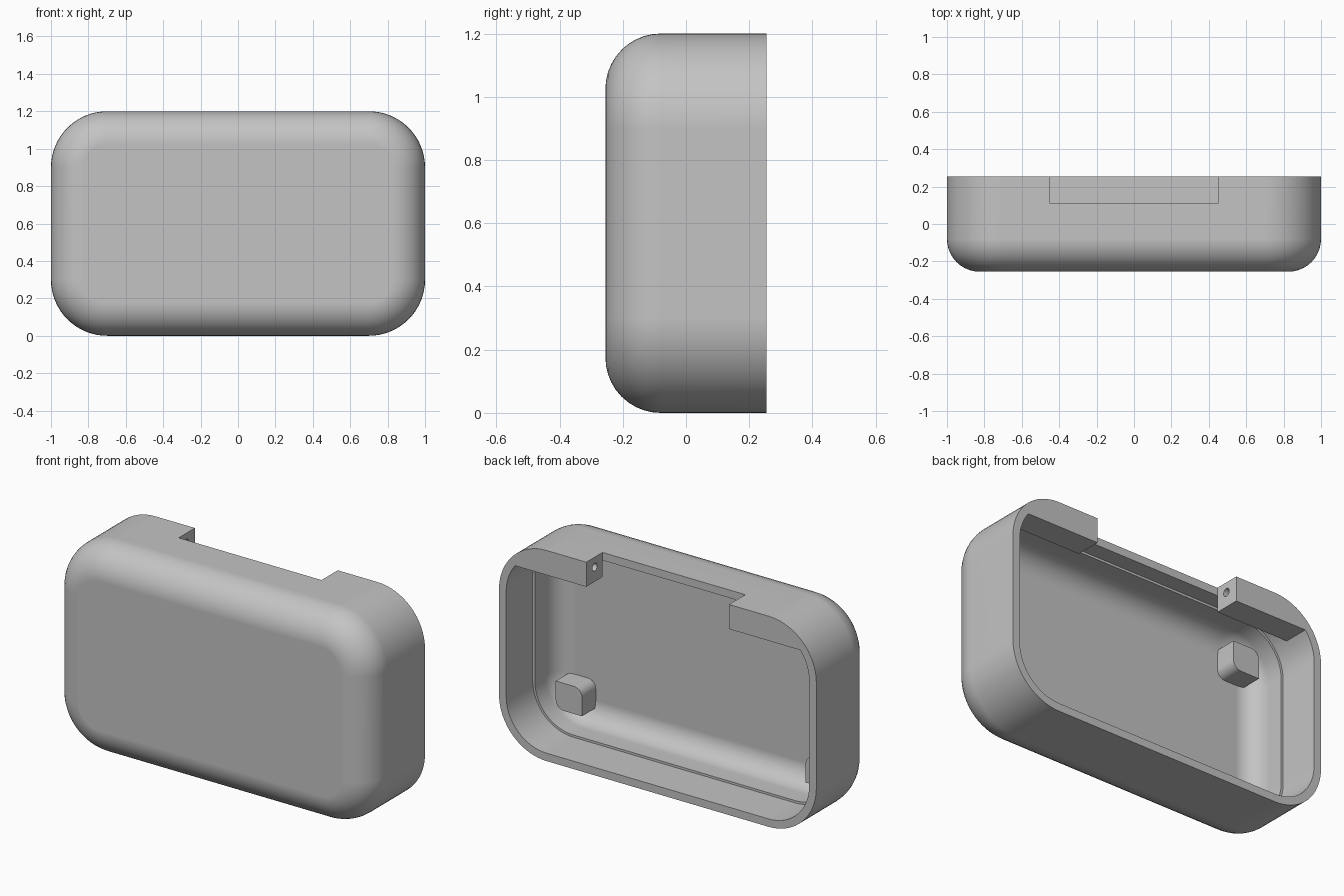
import bpy, bmesh
from math import sin, cos, pi, radians
from mathutils import Vector, Matrix

if "Cube" in bpy.data.objects:
    bpy.data.objects.remove(bpy.data.objects["Cube"])

HALF_W, HEIGHT, BACK, CORNER = 1.0, 1.2, 0.255, 0.3
FILLET, WALL, LEDGE, FLOOR = 0.175, 0.045, 0.058, -0.195
LIP_Y, LIP_Z, NOTCH = 0.11, 1.06, 0.45

grey = bpy.data.materials.new("plain grey")
grey.use_nodes = True
colour = (0.55, 0.55, 0.55, 1)
grey.diffuse_color = colour
grey.node_tree.nodes["Principled BSDF"].inputs["Base Color"].default_value = colour


def finish(bm, name):
    bmesh.ops.recalc_face_normals(bm, faces=bm.faces)
    mesh = bpy.data.meshes.new(name)
    bm.to_mesh(mesh)
    bm.free()
    mesh.materials.append(grey)
    obj = bpy.data.objects.new(name, mesh)
    bpy.context.collection.objects.link(obj)
    return obj


def activate(obj):
    bpy.ops.object.select_all(action='DESELECT')
    obj.select_set(True)
    bpy.context.view_layer.objects.active = obj


def boolean(obj, tool, operation):
    activate(obj)
    mod = obj.modifiers.new("join", 'BOOLEAN')
    mod.operation, mod.solver, mod.object = operation, 'EXACT', tool
    bpy.ops.object.modifier_apply(modifier=mod.name)
    bpy.data.objects.remove(tool)


def outline(y, inset, steps=16):
    """Rounded rectangle in the xz plane, shrunk by inset."""
    r = CORNER - inset
    cx, cz = HALF_W - CORNER, HEIGHT / 2 - CORNER
    points = []
    for quarter, (sx, sz) in enumerate([(1, 1), (-1, 1), (-1, -1), (1, -1)]):
        for i in range(steps + 1):
            a = (quarter + i / steps) * pi / 2
            points.append(Vector((sx * cx + r * cos(a), y,
                                  HEIGHT / 2 + sz * cz + r * sin(a))))
    return points


def loft(rings):
    """Skin a list of (y, inset) rings and cap both ends."""
    bm = bmesh.new()
    loops = [[bm.verts.new(p) for p in outline(*ring)] for ring in rings]
    n = len(loops[0])
    for a, b in zip(loops, loops[1:]):
        for i in range(n):
            j = (i + 1) % n
            bm.faces.new((a[i], a[j], b[j], b[i]))
    bm.faces.new(loops[0])
    bm.faces.new(loops[-1][::-1])
    return bm


def fillet(y_floor, inset, r, steps=10):
    """Quarter round from the side wall down to the front panel."""
    angles = [i / steps * pi / 2 for i in range(steps + 1)]
    return [(y_floor + r - r * sin(a), inset + r - r * cos(a)) for a in angles]


def box(name, low, high):
    bm = bmesh.new()
    bmesh.ops.create_cube(bm, size=1)
    low, high = Vector(low), Vector(high)
    for v in bm.verts:
        v.co = (low + high) / 2 + v.co * (high - low)
    return finish(bm, name)


# Hollow shell: outer skin, rim, stepped inner wall, inner fillet
outer = fillet(-BACK, 0, FILLET)[::-1]
inner = fillet(FLOOR, LEDGE, 0.115)
step_y = 0.016
rings = outer + [(BACK, 0), (BACK, WALL), (step_y, WALL), (step_y, LEDGE)] + inner
shell = finish(loft(rings), "shell")

# Thick lip along the top of the rim
bm = loft([(LIP_Y, WALL / 2), (BACK, WALL / 2)])
cut = bmesh.ops.bisect_plane(bm, geom=bm.verts[:] + bm.edges[:] + bm.faces[:],
                             plane_co=(0, 0, LIP_Z), plane_no=(0, 0, 1), clear_inner=True)
bmesh.ops.holes_fill(bm, edges=[e for e in bm.edges if e.is_boundary])
boolean(shell, finish(bm, "lip"), 'UNION')

# Notch in the middle of the lip, with a hinge pin hole at each end
boolean(shell, box("notch", (-NOTCH, LIP_Y - 0.001, 1), (NOTCH, 0.4, 1.3)), 'DIFFERENCE')
for side in (-1, 1):
    bm = bmesh.new()
    place = Matrix.Translation((side * 0.5, 0.178, 1.143)) @ Matrix.Rotation(pi / 2, 4, 'Y')
    bmesh.ops.create_cone(bm, cap_ends=True, segments=24, radius1=0.022,
                          radius2=0.022, depth=0.2, matrix=place)
    boolean(shell, finish(bm, "pin_hole"), 'DIFFERENCE')


# Corner bosses on the inside of the front panel, two opposite edges rounded
def boss(name, sx, sz):
    bm = bmesh.new()
    x0, x1, z0, z1, r = 0.705, 0.87, 0.13, 0.287, 0.05
    points = [(x0, z0), (x1, z1)]
    arcs = []
    for cx, cz, start in ((x1 - r, z0 + r, -pi / 2), (x0 + r, z1 - r, pi / 2)):
        arcs.append([(cx + r * cos(start + i * pi / 16), cz + r * sin(start + i * pi / 16))
                     for i in range(9)])
    loop = [points[0]] + arcs[0] + [points[1]] + arcs[1]
    mid = HEIGHT / 2
    face = bm.faces.new([bm.verts.new((sx * x, -0.205, mid + sz * (mid - z)))
                         for x, z in loop])
    top = bmesh.ops.extrude_face_region(bm, geom=[face])["geom"]
    for v in top:
        if isinstance(v, bmesh.types.BMVert):
            v.co.y = -0.07
    if not any(len(e.link_faces) == 1 for e in bm.edges):
        return finish(bm, name)
    bmesh.ops.holes_fill(bm, edges=[e for e in bm.edges if e.is_boundary])
    return finish(bm, name)


parts = [shell]
for sx, side in ((1, "left"), (-1, "right")):
    for sz, level in ((1, "upper"), (-1, "lower")):
        parts.append(boss(f"{level}_{side}_boss", sx, sz))

# Smooth rounds, crisp edges
for obj in parts:
    activate(obj)
    bpy.ops.object.shade_smooth_by_angle(angle=radians(30))
    obj.modifiers.new("even shading", 'WEIGHTED_NORMAL').keep_sharp = True
